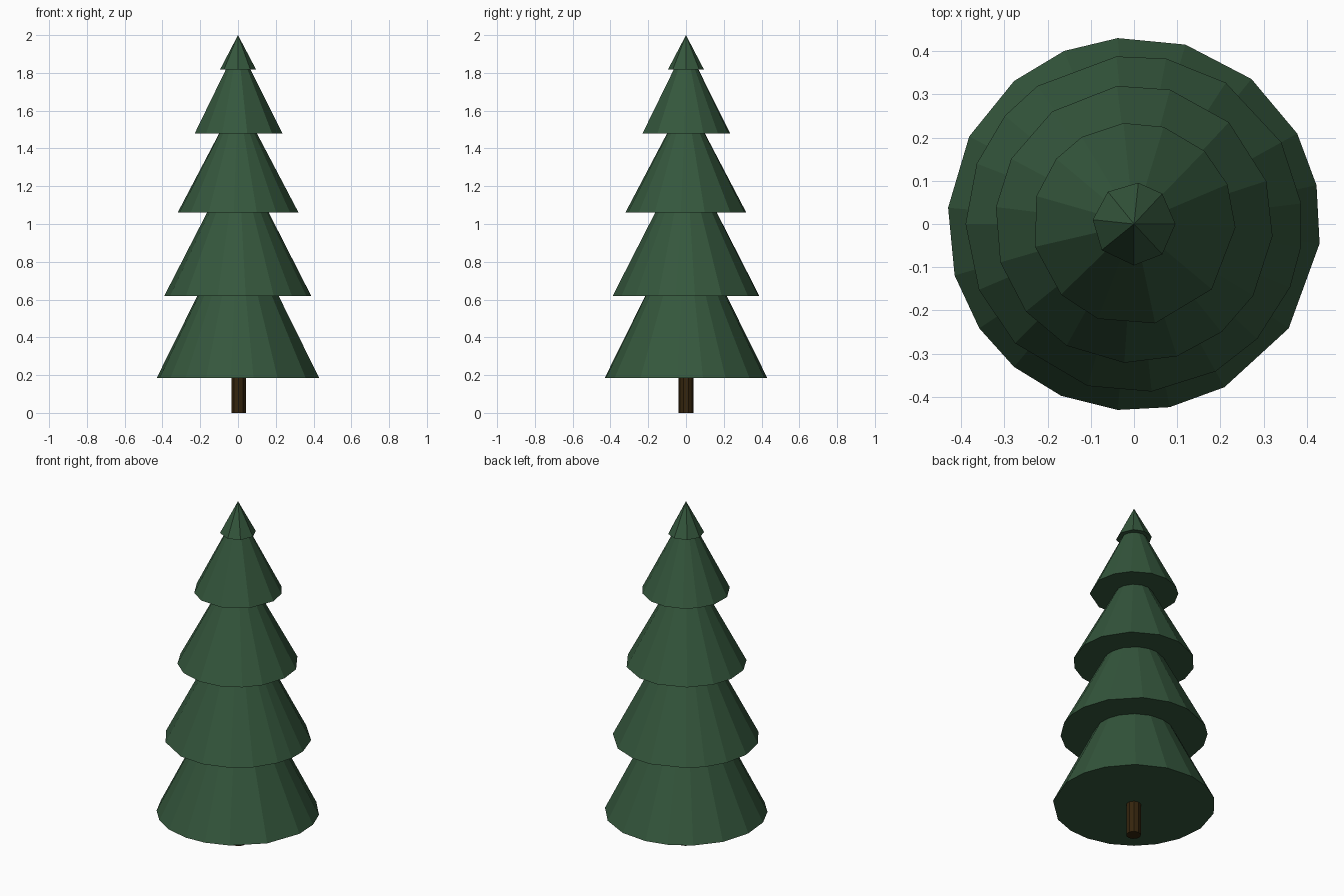
import bpy
import bmesh
from math import cos, sin, radians

cube = bpy.data.objects.get("Cube")
if cube:
    bpy.data.objects.remove(cube, do_unlink=True)


def make_material(name, colour):
    mat = bpy.data.materials.new(name)
    mat.use_nodes = True
    mat.diffuse_color = colour
    shader = mat.node_tree.nodes["Principled BSDF"]
    shader.inputs["Base Color"].default_value = colour
    shader.inputs["Roughness"].default_value = 0.9
    return mat


def finish(name, bm, mat):
    bmesh.ops.recalc_face_normals(bm, faces=bm.faces[:])
    mesh = bpy.data.meshes.new(name)
    bm.to_mesh(mesh)
    bm.free()
    mesh.materials.append(mat)
    obj = bpy.data.objects.new(name, mesh)
    bpy.context.scene.collection.objects.link(obj)
    return obj


def foliage_cone(name, radius, base, tip, angles, mat):
    """Closed flat-faced cone whose rim corners sit at the given angles."""
    bm = bmesh.new()
    rim = [bm.verts.new((radius * cos(radians(a)), radius * sin(radians(a)), base))
           for a in angles]
    apex = bm.verts.new((0, 0, tip))
    bm.faces.new(rim[::-1])
    for current, following in zip(rim, rim[1:] + rim[:1]):
        bm.faces.new((current, following, apex))
    return finish(name, bm, mat)


needle_green = make_material("needle green", (0.035, 0.095, 0.046, 1))
bark_brown = make_material("bark brown", (0.035, 0.018, 0.004, 1))

# Foliage tiers, lowest first: name, rim radius, rim height, tip height, rim corner angles
tiers = [
    ("bottom_branches", 0.432, 0.185, 1.055,
     (-6, 12, 29, 51, 74, 95, 112, 130, 152, 175, 196, 214, 230, 247, 265, 281, 299, 326)),
    ("lower_branches", 0.39, 0.62, 1.38,
     (7, 29, 57, 79, 96, 125, 140, 159, 180, 203, 225, 254, 276, 299, 317, 338, 352)),
    ("middle_branches", 0.322, 1.06, 1.67,
     (-5, 18, 47, 75, 97, 126, 152, 173, 196, 219, 241, 266, 288, 309, 329)),
    ("upper_branches", 0.235, 1.48, 1.95,
     (-2, 23, 46, 73, 96, 121, 140, 164, 193, 224, 249, 282, 320)),
    ("tree_tip", 0.096, 1.817, 2.0,
     (0, 47, 84, 129, 174, 219, 270, 313)),
]
for name, radius, base, tip, angles in tiers:
    foliage_cone(name, radius, base, tip, angles, needle_green)

# Trunk
bm = bmesh.new()
bmesh.ops.create_cone(bm, cap_ends=True, segments=10, radius1=0.04, radius2=0.04, depth=0.25)
bmesh.ops.translate(bm, verts=bm.verts[:], vec=(0.003, 0, 0.125))
finish("trunk", bm, bark_brown)
